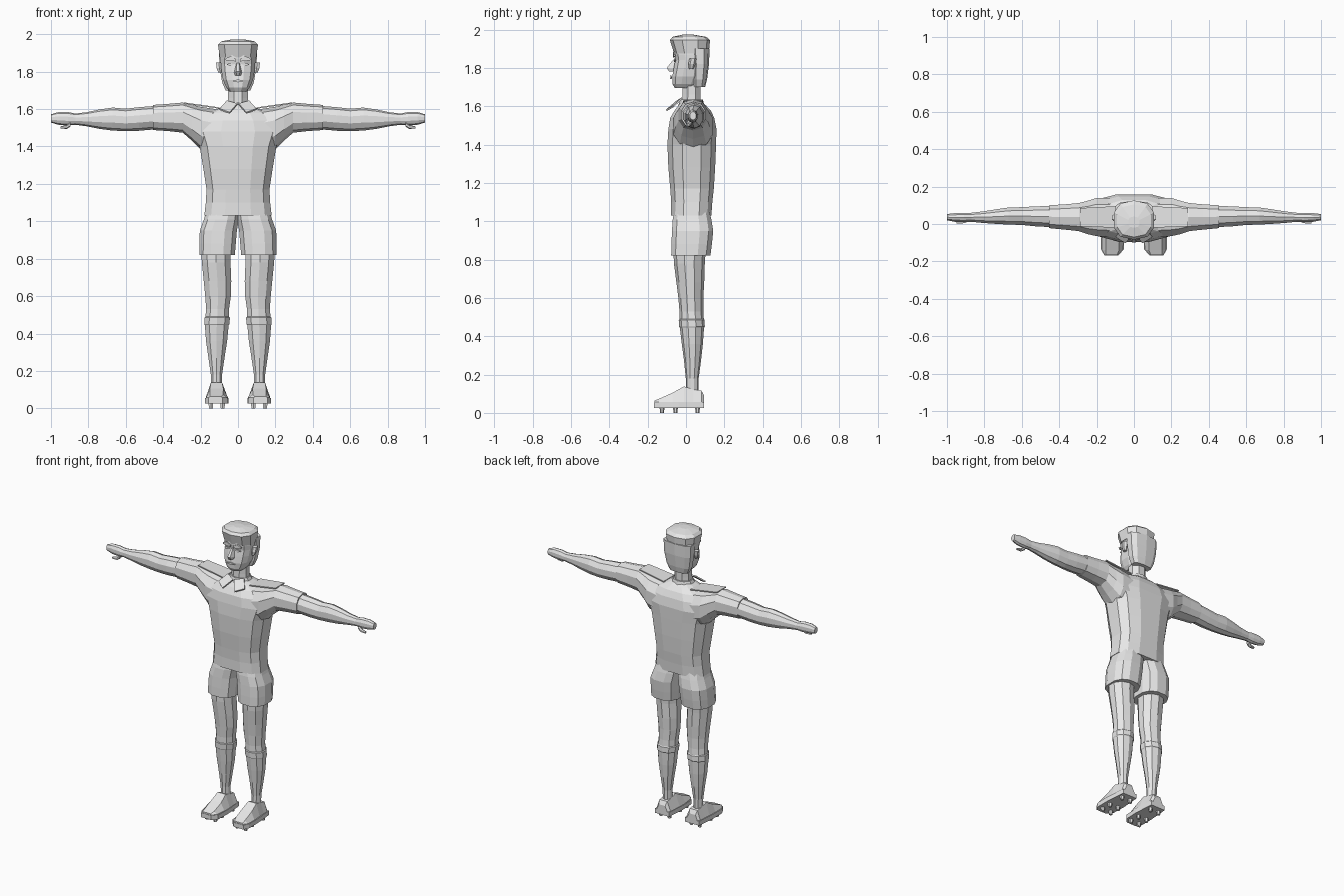
import bpy, bmesh, math
from mathutils import Vector

grey = bpy.data.materials.new("plain grey")
grey.diffuse_color = (0.8, 0.8, 0.8, 1)


def finish(bm, name, mirror=False):
    bmesh.ops.recalc_face_normals(bm, faces=bm.faces)
    me = bpy.data.meshes.new(name)
    bm.to_mesh(me)
    bm.free()
    me.materials.append(grey)
    ob = bpy.data.objects.new(name, me)
    bpy.context.collection.objects.link(ob)
    if mirror:
        ob.modifiers.new("mirror", 'MIRROR').use_mirror_merge = False
    return ob


def skin(name, rings, mirror=False):
    """Join a list of equal point loops into a closed tube."""
    bm = bmesh.new()
    loops = [[bm.verts.new(p) for p in r] for r in rings]
    n = len(loops[0])
    for a, b in zip(loops, loops[1:]):
        for i in range(n):
            j = (i + 1) % n
            bm.faces.new((a[i], a[j], b[j], b[i]))
    bm.faces.new(loops[0])
    bm.faces.new(loops[-1])
    return finish(bm, name, mirror)


def loft(name, rows, axis='z', n=10, power=1.0, mirror=False):
    """Rows hold position, then low and high limits on the two other axes."""
    rings = []
    for t, a0, a1, b0, b1 in rows:
        ring = []
        for i in range(n):
            ang = 2 * math.pi * (i + 0.5) / n
            c, s = math.cos(ang), math.sin(ang)
            c = math.copysign(abs(c) ** power, c) / math.cos(math.pi / n) ** power
            s = math.copysign(abs(s) ** power, s)
            a = (a0 + a1) / 2 + (a1 - a0) / 2 * c
            b = (b0 + b1) / 2 + (b1 - b0) / 2 * s
            ring.append((a, b, t) if axis == 'z' else (t, a, b))
        rings.append(ring)
    return skin(name, rings, mirror)


def plate(name, pts, depth, mirror=False):
    """Flat polygon given a thickness vector."""
    d = Vector(depth)
    return skin(name, [[Vector(p) for p in pts], [Vector(p) + d for p in pts]], mirror)


# Shirt body
loft("shirt_body", [
    (1.03, -.18, .18, -.08, .135), (1.10, -.172, .172, -.08, .14),
    (1.17, -.168, .168, -.085, .148), (1.28, -.185, .185, -.095, .155),
    (1.40, -.205, .205, -.10, .16), (1.48, -.235, .235, -.095, .162),
    (1.54, -.21, .21, -.085, .15), (1.58, -.16, .16, -.06, .13),
    (1.605, -.10, .10, -.04, .105), (1.62, -.065, .065, -.03, .085)],
    n=12, power=.72)

# Sleeves, running into the shoulders
loft("sleeve", [
    (.12, -.07, .14, 1.36, 1.60), (.20, -.065, .14, 1.385, 1.612),
    (.245, -.055, .125, 1.43, 1.622), (.295, -.038, .112, 1.474, 1.635),
    (.37, -.03, .105, 1.482, 1.628), (.455, -.022, .10, 1.488, 1.622)],
    axis='x', n=10, power=.85, mirror=True)

# Bare arms and hands
loft("arm", [
    (.44, -.017, .097, 1.492, 1.617), (.53, -.012, .094, 1.484, 1.61),
    (.60, -.005, .09, 1.482, 1.602), (.67, -.003, .088, 1.485, 1.608),
    (.74, .001, .078, 1.494, 1.598), (.81, .006, .067, 1.508, 1.583),
    (.87, .012, .06, 1.516, 1.576), (.91, .01, .06, 1.512, 1.584),
    (.96, .012, .058, 1.516, 1.584), (1.0, .02, .053, 1.528, 1.572)],
    axis='x', n=10, mirror=True)
loft("thumb", [
    (.895, .008, .032, 1.507, 1.53), (.915, .004, .026, 1.494, 1.516),
    (.948, .004, .02, 1.496, 1.508)], axis='x', n=6, mirror=True)

# Collar band and its two pointed flaps
loft("collar_band", [
    (1.59, -.085, .085, -.045, .10), (1.635, -.062, .062, -.03, .088)], n=10)
plate("collar_flap", [
    (.004, -.045, 1.622), (.06, -.018, 1.638), (.098, -.065, 1.595),
    (.045, -.10, 1.575)], (0, -.004, .008), mirror=True)
# Raised shoulder yoke panels
plate("shoulder_panel", [
    (.10, -.02, 1.602), (.29, -.012, 1.629), (.29, .085, 1.629),
    (.10, .095, 1.602)], (0, 0, .007), mirror=True)

# Shorts, one tube per leg meeting at the middle
loft("shorts_leg", [
    (1.07, -.01, .165, -.06, .12), (1.01, -.004, .182, -.072, .135),
    (.95, .006, .204, -.076, .145), (.88, .012, .207, -.079, .138),
    (.82, .017, .207, -.08, .13)], n=12, power=.8, mirror=True)

# Legs with rolled sock tops
loft("leg", [
    (.86, .04, .198, -.066, .104), (.78, .04, .193, -.063, .098),
    (.68, .036, .183, -.05, .095), (.60, .038, .175, -.04, .09),
    (.53, .048, .17, -.034, .09), (.49, .048, .174, -.034, .093),
    (.485, .043, .179, -.038, .097), (.45, .046, .18, -.036, .098),
    (.445, .05, .177, -.032, .094), (.36, .058, .171, -.022, .088),
    (.27, .072, .158, -.01, .078), (.18, .085, .145, -.001, .066),
    (.09, .085, .142, 0, .065)], n=10, mirror=True)

# Boots: sections from toe to heel
shoe = []
for y, x0, x1, t0, t1, zt in [
        (-.165, .085, .155, .09, .15, .064), (-.14, .06, .17, .08, .15, .074),
        (-.07, .053, .172, .078, .15, .105), (-.01, .055, .168, .085, .145, .138),
        (.04, .058, .165, .085, .142, .122), (.08, .06, .162, .085, .142, .116),
        (.095, .075, .15, .09, .137, .09)]:
    shoe.append([(x0, y, .028), (x1, y, .028), (x1, y, .058),
                 (t1, y, zt), (t0, y, zt), (x0, y, .058)])
skin("boot", shoe, mirror=True)
plate("boot_sole", [
    (.083, -.168, .025), (.158, -.168, .025), (.176, -.135, .025),
    (.176, -.04, .025), (.165, .095, .025), (.06, .095, .025),
    (.05, -.04, .025), (.054, -.135, .025)], (0, 0, .03), mirror=True)
for y in (-.125, -.055, .06):
    for x in (.082, .145):
        loft("boot_stud", [(0, x - .01, x + .01, y - .01, y + .01),
                           (.03, x - .013, x + .013, y - .013, y + .013)],
             n=6, mirror=True)

# Neck and head
loft("neck", [
    (1.58, -.058, .058, -.025, .08), (1.66, -.053, .053, -.022, .08),
    (1.74, -.053, .053, -.02, .08)], n=8)
loft("head", [
    (1.695, -.045, .045, -.06, .06), (1.715, -.062, .062, -.072, .075),
    (1.755, -.08, .08, -.074, .095), (1.80, -.088, .088, -.066, .105),
    (1.84, -.092, .092, -.058, .11), (1.87, -.093, .093, -.063, .112),
    (1.92, -.09, .09, -.06, .11)], n=12, power=.8)

# Hair: overhanging cap and the back that drops to the nape
loft("hair_top", [
    (1.875, -.097, .097, -.062, .118), (1.945, -.107, .107, -.084, .126),
    (1.962, -.09, .09, -.07, .105), (1.973, -.03, .03, -.02, .04)],
    n=10, power=.8)
loft("hair_back", [
    (1.70, -.066, .066, .035, .10), (1.74, -.084, .084, .03, .11),
    (1.82, -.098, .098, .028, .12), (1.90, -.102, .102, .02, .123)],
    n=10, power=.7)

# Nose, brows, eyes, mouth and ears
skin("nose", [
    [(-.01, -.05, 1.845), (.01, -.05, 1.845), (.006, -.064, 1.845), (-.006, -.064, 1.845)],
    [(-.022, -.06, 1.795), (.022, -.06, 1.795), (.01, -.1, 1.80), (-.01, -.1, 1.80)],
    [(-.018, -.06, 1.78), (.018, -.06, 1.78), (.008, -.088, 1.78), (-.008, -.088, 1.78)]])
plate("brow", [
    (.012, -.06, 1.855), (.065, -.056, 1.86), (.068, -.056, 1.87),
    (.04, -.058, 1.882), (.012, -.06, 1.868)], (0, -.009, 0), mirror=True)
plate("eye", [
    (.02, -.056, 1.838), (.04, -.056, 1.83), (.062, -.052, 1.838),
    (.04, -.056, 1.848)], (0, -.007, 0), mirror=True)
plate("mouth", [
    (-.032, -.072, 1.75), (0, -.075, 1.743), (.032, -.072, 1.75),
    (0, -.075, 1.759)], (0, -.008, 0))
loft("ear", [
    (1.795, .085, .105, .015, .04), (1.82, .085, .115, .012, .05),
    (1.85, .085, .117, .018, .055)], n=6, mirror=True)
